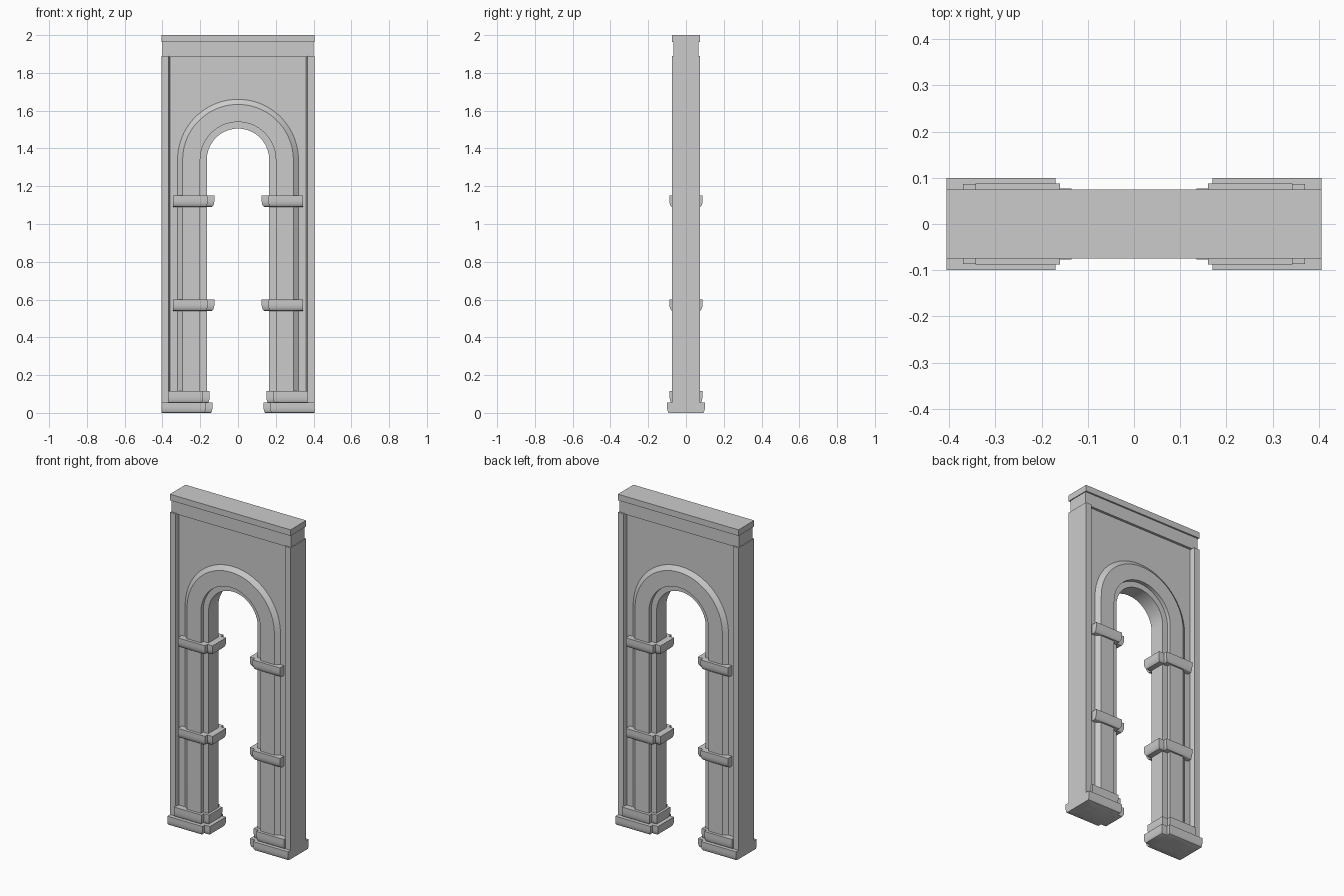
import bpy, bmesh
from math import sin, cos, pi

if "Cube" in bpy.data.objects:
    bpy.data.objects.remove(bpy.data.objects["Cube"])

SPRING = 1.34          # height of the arch centre
SEG = 40


def finish(obj, mirror=False):
    if mirror:
        obj.modifiers.new("mirror", 'MIRROR').use_clip = False
    bpy.ops.object.select_all(action='DESELECT')
    obj.select_set(True)
    bpy.context.view_layer.objects.active = obj
    bpy.ops.object.shade_smooth_by_angle(angle=0.5)
    return obj


def loft(name, rings, mirror=False):
    """Skin a list of closed rings and cap both ends."""
    bm = bmesh.new()
    rows = [[bm.verts.new(p) for p in r] for r in rings]
    n = len(rows[0])
    for a, b in zip(rows, rows[1:]):
        for i in range(n):
            j = (i + 1) % n
            bm.faces.new((a[i], a[j], b[j], b[i]))
    bm.faces.new(rows[0])
    bm.faces.new(rows[-1])
    bmesh.ops.recalc_face_normals(bm, faces=bm.faces)
    me = bpy.data.meshes.new(name)
    bm.to_mesh(me)
    bm.free()
    obj = bpy.data.objects.new(name, me)
    bpy.context.collection.objects.link(obj)
    return finish(obj, mirror)


def box(name, x, y, z0, z1):
    plan = [(-x, -y), (x, -y), (x, y), (-x, y)]
    return loft(name, [[(px, py, z) for px, py in plan] for z in (z0, z1)])


def u_path(r):
    """Upside-down U of radius r: list of (x, z)."""
    arc = [(r * cos(pi * i / SEG), SPRING + r * sin(pi * i / SEG)) for i in range(SEG + 1)]
    return [(r, 0)] + arc + [(-r, 0)]


def symmetric(half):
    """Mirror an open (a, y) profile across y = 0 into a closed one."""
    return half + [(a, -y) for a, y in reversed(half)]


# Recessed wall panel with the arch opening cut out
outline = [(-0.38, 0), (-0.38, 1.90), (0.38, 1.90), (0.38, 0)] + u_path(0.30)
loft("wall_panel", [[(x, y, z) for x, z in outline] for y in (-0.05, 0.05)])

# Stepped arch moulding, running down both piers
section = symmetric([(0.165, 0.047), (0.20, 0.047), (0.20, 0.07), (0.293, 0.07), (0.32, 0.05)])
paths = [(u_path(r), y) for r, y in section]
loft("arch_moulding", [[(p[i][0], y, p[i][1]) for p, y in paths] for i in range(SEG + 3)])

# Bevelled strips at the outer edges
strip = symmetric([(0.36, 0.05), (0.368, 0.075), (0.405, 0.075)])
loft("edge_strip", [[(x, y, z) for x, y in strip] for z in (0, 1.89)], True)

# Frieze and cap
box("frieze", 0.40, 0.065, 1.885, 1.965)
box("top_cap", 0.405, 0.075, 1.963, 2.0)


def pier_band(name, z0, z1, x_out, ox, oy, tuck):
    """Stepped collar around a pier, curving in towards its bottom edge."""
    rings = []
    for i in range(6):
        a = pi / 2 * i / 5
        t = tuck * (1 - sin(a))
        dx, dy = ox - t, oy - t
        z = z0 + (z1 - z0) * 0.6 * (1 - cos(a))
        plan = symmetric([(0.165 - dx, 0.047 + dy), (0.20 - dx, 0.047 + dy),
                          (0.20 - dx, 0.07 + dy), (x_out, 0.07 + dy)])
        rings.append([(x, y, z) for x, y in plan])
    rings.append([(x, y, z1) for x, y, _ in rings[-1]])
    return loft(name, rings, True)


# Pier bases and bands
pier_band("lower_base", 0.0, 0.055, 0.405, 0.03, 0.03, 0.01)
pier_band("upper_base", 0.055, 0.115, 0.37, 0.015, 0.017, 0.009)
pier_band("lower_band", 0.54, 0.60, 0.343, 0.04, 0.018, 0.016)
pier_band("upper_band", 1.09, 1.15, 0.343, 0.04, 0.018, 0.016)
